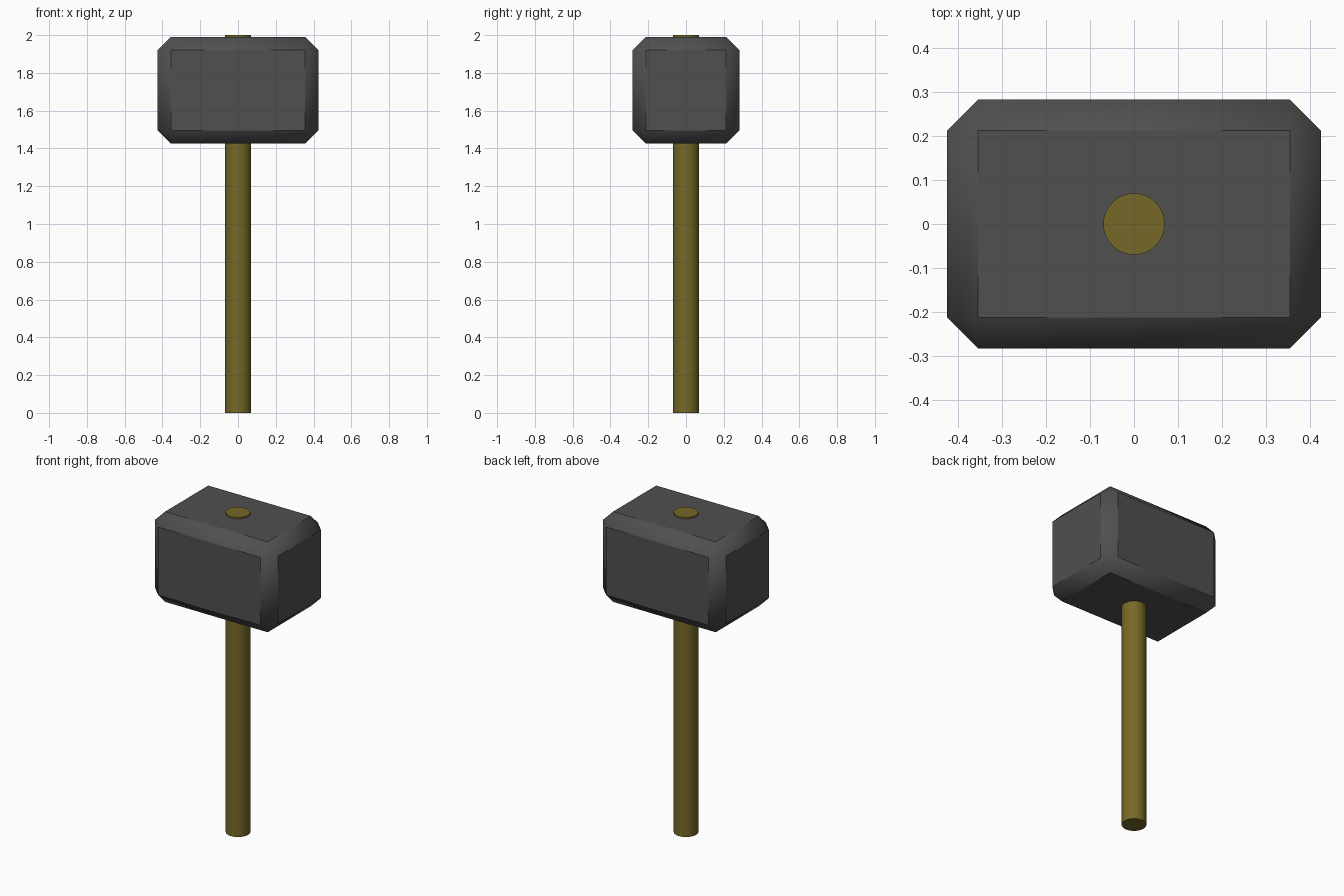
import bpy
import math

if "Cube" in bpy.data.objects:
    bpy.data.objects.remove(bpy.data.objects["Cube"])


def material(name, rgb):
    m = bpy.data.materials.new(name)
    m.diffuse_color = (*rgb, 1.0)
    m.use_nodes = True
    m.node_tree.nodes["Principled BSDF"].inputs["Base Color"].default_value = m.diffuse_color
    return m


def finish(name, mat, angle):
    ob = bpy.context.object
    ob.name = name
    ob.data.materials.append(mat)
    bpy.ops.object.shade_smooth_by_angle(angle=math.radians(angle))
    return ob


iron = material("dark_iron", (0.08, 0.08, 0.08))
wood = material("olive_wood", (0.18, 0.14, 0.02))

# Hammer head: a block with wide single chamfers, blended at the corners
bpy.ops.mesh.primitive_cube_add(size=1, location=(0, 0, 1.7075))
head = bpy.context.object
head.scale = (0.85, 0.566, 0.565)
bpy.ops.object.transform_apply(location=False, rotation=False, scale=True)
bevel = head.modifiers.new("chamfer", 'BEVEL')
bevel.width = 0.07
bevel.segments = 1
bevel.limit_method = 'NONE'
bpy.ops.object.modifier_apply(modifier=bevel.name)
finish("hammer_head", iron, 40)

# Handle: a round shaft passing through the head and just showing on top
bpy.ops.mesh.primitive_cylinder_add(vertices=32, radius=0.07, depth=2.0,
                                    location=(0, 0, 1.0))
finish("handle", wood, 40)
